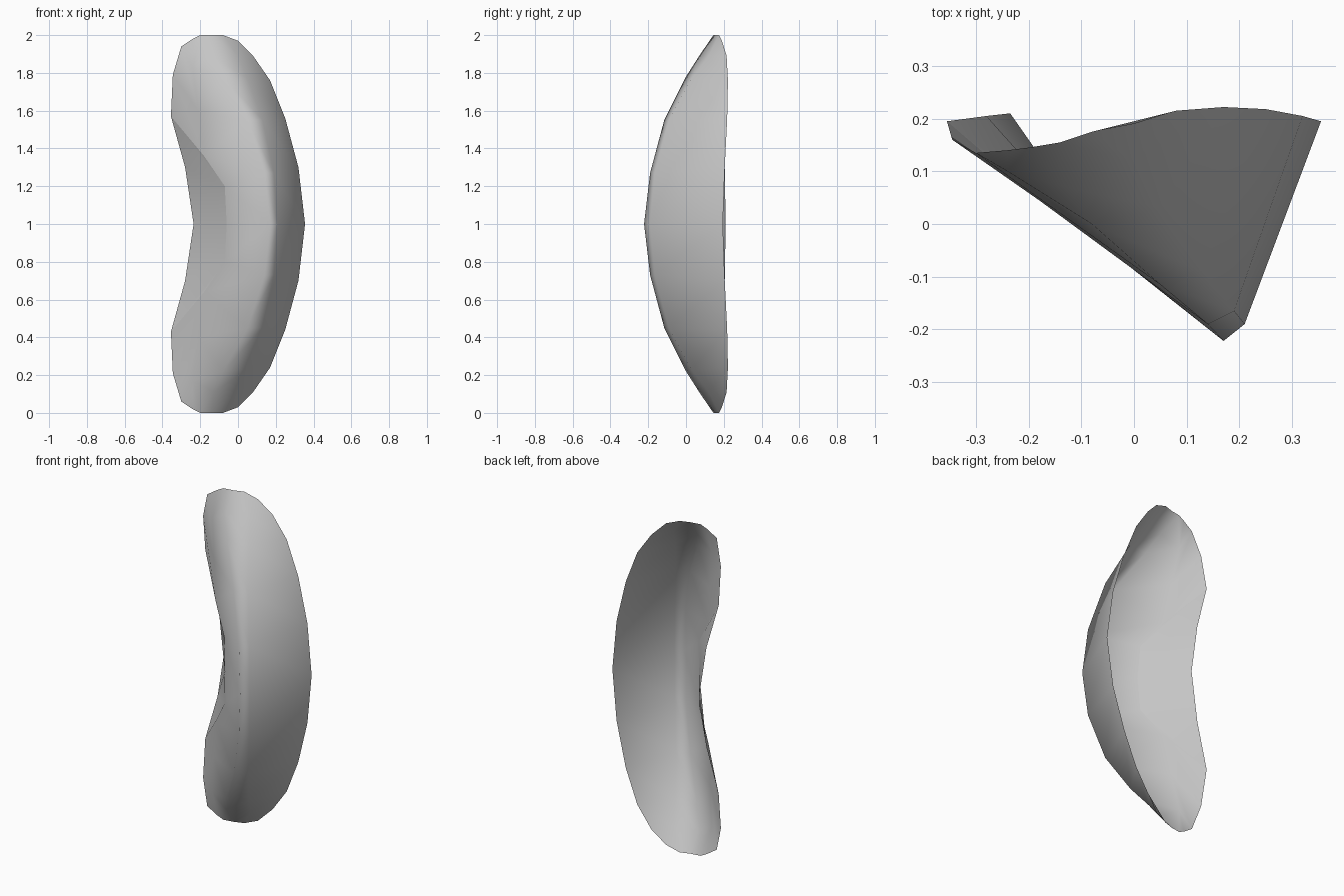
import bpy
import bmesh

# Remove the default cube only
default_cube = bpy.data.objects.get("Cube")
if default_cube:
    bpy.data.objects.remove(default_cube, do_unlink=True)


def make_material(name, shade):
    colour = (shade, shade, shade, 1.0)
    material = bpy.data.materials.new(name)
    material.use_nodes = True
    material.diffuse_color = colour
    material.node_tree.nodes["Principled BSDF"].inputs["Base Color"].default_value = colour
    return material


# Lengthwise rails of the upper half, from the middle out to the tip.
# Heights are measured from the middle of the shell.
outer_rim = [(.355, .195, 0), (.32, .205, .3), (.25, .218, .56),
             (.17, .222, .76), (.08, .215, .89), (0, .19, .97)]
ridge_outer = [(.21, -.19, 0), (.19, -.165, .27), (.13, -.09, .55),
               (.05, .03, .77), (0, .12, .89), (-.08, .175, 1)]
ridge_inner = [(.17, -.222, 0), (.14, -.19, .27), (.05, -.115, .55),
               (-.08, 0, .78), (-.13, .07, .89), (-.14, .155, 1)]
wall_crease = [(-.06, -.04, 0), (-.07, -.03, .2), (-.18, .045, .36),
               (-.21, .07, .6), (-.24, .1, .83), (-.2, .145, 1)]
inner_rim = [(-.235, .21, 0), (-.28, .205, .3), (-.355, .195, .57),
             (-.345, .16, .79), (-.3, .135, .94), (-.24, .14, .98)]
rails = [outer_rim, ridge_outer, ridge_inner, wall_crease, inner_rim]


def loft_shell(name, rails, material):
    """Bridge neighbouring rails with quads to make an open-backed shell."""
    mesh = bpy.data.meshes.new(name)
    bm = bmesh.new()
    grid = [[bm.verts.new(point) for point in rail] for rail in rails]
    for a, b in zip(grid, grid[1:]):
        for i in range(len(a) - 1):
            face = bm.faces.new((a[i], b[i], b[i + 1], a[i + 1]))
            face.smooth = True

    # Crisp border around the recessed inner side
    crease, rim = grid[3], grid[4]
    for pair in ((crease[0], crease[1]), (crease[1], crease[2]), (crease[2], rim[2])):
        edge = bm.edges.get(pair)
        if edge:
            edge.smooth = False

    # Keep the outside of the shell facing forward
    bm.normal_update()
    if sum(face.normal.y * face.calc_area() for face in bm.faces) > 0:
        bmesh.ops.reverse_faces(bm, faces=bm.faces[:])
    bm.to_mesh(mesh)
    bm.free()

    shell = bpy.data.objects.new(name, mesh)
    bpy.context.collection.objects.link(shell)
    mesh.materials.append(material)
    return shell


shell = loft_shell("curved_shell", rails, make_material("plain grey", .56))
shell.location.z = 1

# Lower half mirrors the upper half
mirror = shell.modifiers.new("lower_half", 'MIRROR')
mirror.use_axis = (False, False, True)
mirror.use_clip = True
mirror.merge_threshold = .001
